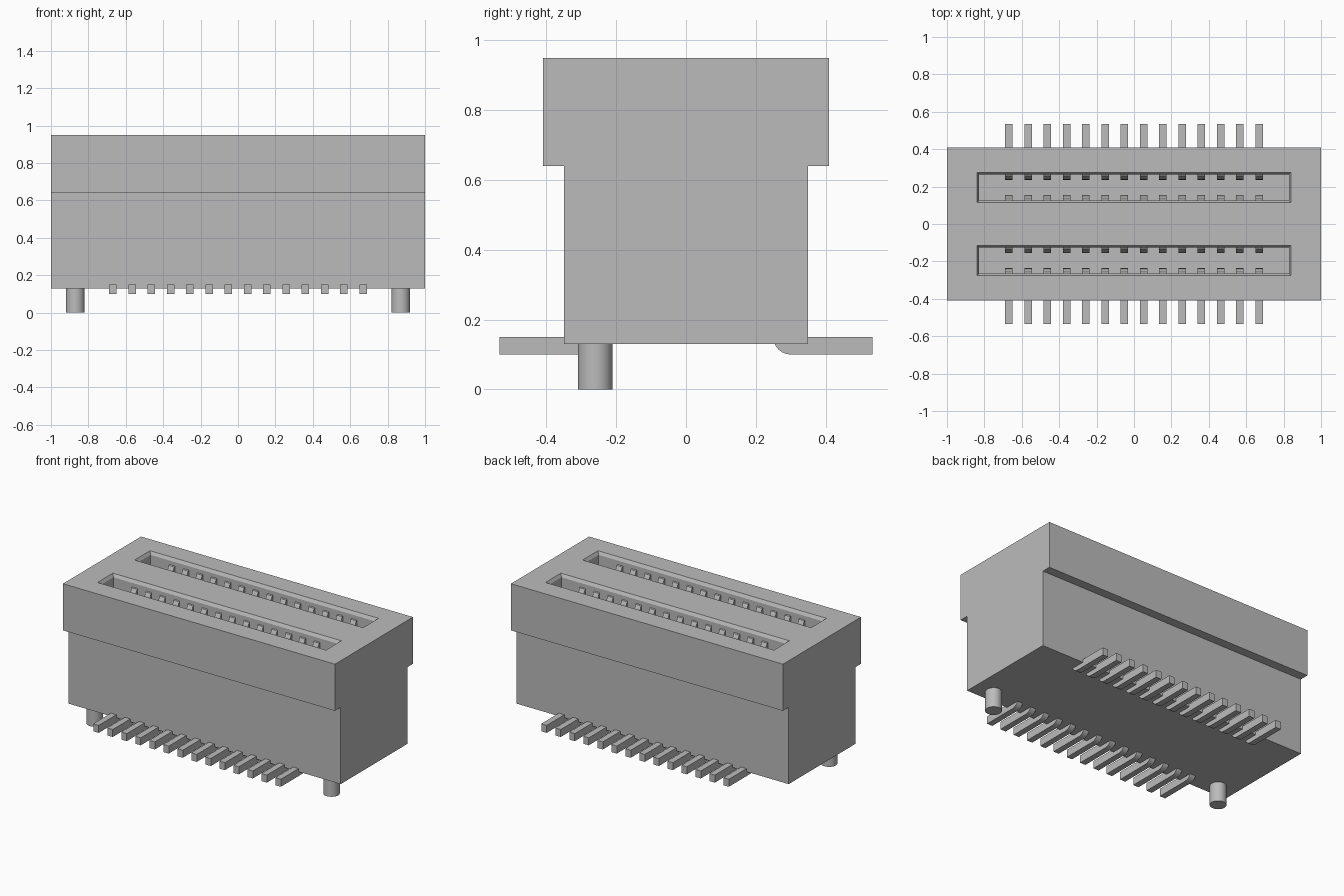
import bpy, bmesh, math
from mathutils import Vector

cube = bpy.data.objects.get("Cube")
if cube:
    bpy.data.objects.remove(cube, do_unlink=True)

GREY = (0.5, 0.5, 0.5, 1)
grey = bpy.data.materials.new("grey")
grey.use_nodes = True
grey.diffuse_color = GREY
grey.node_tree.nodes["Principled BSDF"].inputs["Base Color"].default_value = GREY

PINS = 14
PITCH = 0.103
WIDTH = 0.04
TOP = 0.95
FLOOR = 0.35
BASE = 0.13


def finish(name, bm):
    bmesh.ops.recalc_face_normals(bm, faces=bm.faces)
    mesh = bpy.data.meshes.new(name)
    bm.to_mesh(mesh)
    bm.free()
    mesh.materials.append(grey)
    obj = bpy.data.objects.new(name, mesh)
    bpy.context.collection.objects.link(obj)
    return obj


def extrude_profile(bm, profile, x, width):
    """Add a prism whose (y, z) outline runs along x, centred on x."""
    face = bm.faces.new([bm.verts.new((x - width / 2, y, z)) for y, z in profile])
    geom = bmesh.ops.extrude_face_region(bm, geom=[face])["geom"]
    verts = [g for g in geom if isinstance(g, bmesh.types.BMVert)]
    bmesh.ops.translate(bm, verts=verts, vec=Vector((width, 0, 0)))


def pin_row(name, profile):
    bm = bmesh.new()
    for i in range(PINS):
        extrude_profile(bm, profile, (i - (PINS - 1) / 2) * PITCH, WIDTH)
    return finish(name, bm)


def slot_cutter(y):
    """Card slot with a small lead-in bevel around its mouth."""
    bm = bmesh.new()
    rings = []
    for z, grow in ((FLOOR, 0), (TOP - 0.02, 0), (TOP, 0.012), (TOP + 0.1, 0.012)):
        hx, hy = 0.828 + grow, 0.069 + grow
        rings.append([bm.verts.new((sx * hx, y + sy * hy, z))
                      for sx, sy in ((-1, -1), (1, -1), (1, 1), (-1, 1))])
    for low, high in zip(rings, rings[1:]):
        for i in range(4):
            j = (i + 1) % 4
            bm.faces.new((low[i], low[j], high[j], high[i]))
    bm.faces.new(rings[0])
    bm.faces.new(rings[-1])
    return finish("slot_cutter", bm)


# Housing: stepped block with two slots
half = [(0.35, BASE), (0.35, 0.64), (0.41, 0.64), (0.41, TOP)]
bm = bmesh.new()
extrude_profile(bm, half + [(-y, z) for y, z in reversed(half)], 0, 2)
housing = finish("housing", bm)
bpy.context.view_layer.objects.active = housing
for y in (-0.195, 0.195):
    cutter = slot_cutter(y)
    mod = housing.modifiers.new("slot", "BOOLEAN")
    mod.operation = "DIFFERENCE"
    mod.solver = "EXACT"
    mod.object = cutter
    bpy.ops.object.modifier_apply(modifier=mod.name)
    bpy.data.objects.remove(cutter, do_unlink=True)

# Spring contacts: curved fingers along both walls of each slot
for slot, y in (("front", -0.195), ("back", 0.195)):
    for wall, s in (("front", -1), ("back", 1)):
        depth = ((0.072, FLOOR), (0.06, FLOOR), (0.042, 0.74), (0.041, 0.80),
                 (0.044, 0.84), (0.052, 0.88), (0.062, 0.90), (0.072, 0.905))
        pin_row(f"{slot}_slot_{wall}_contacts", [(y + s * d, z) for d, z in depth])

# Solder leads: flat feet with a rounded heel under the housing
for side, s in (("front", -1), ("back", 1)):
    lead = [(0.25, 0.15), (0.535, 0.15), (0.535, 0.10), (0.30, 0.10)]
    for k in range(1, 6):
        a = math.radians(90 + 15 * k)
        lead.append((0.30 + 0.05 * math.cos(a), 0.15 - 0.05 * math.sin(a)))
    pin_row(f"{side}_leads", [(s * y, z) for y, z in lead])

# Locating pegs
for side, x in (("right", -0.87), ("left", 0.87)):
    bm = bmesh.new()
    bmesh.ops.create_cone(bm, cap_ends=True, segments=32, radius1=0.05, radius2=0.05, depth=BASE)
    bmesh.ops.translate(bm, verts=bm.verts, vec=Vector((x, -0.26, BASE / 2)))
    peg = finish(f"{side}_peg", bm)
    bpy.ops.object.select_all(action="DESELECT")
    peg.select_set(True)
    bpy.context.view_layer.objects.active = peg
    bpy.ops.object.shade_smooth_by_angle()
